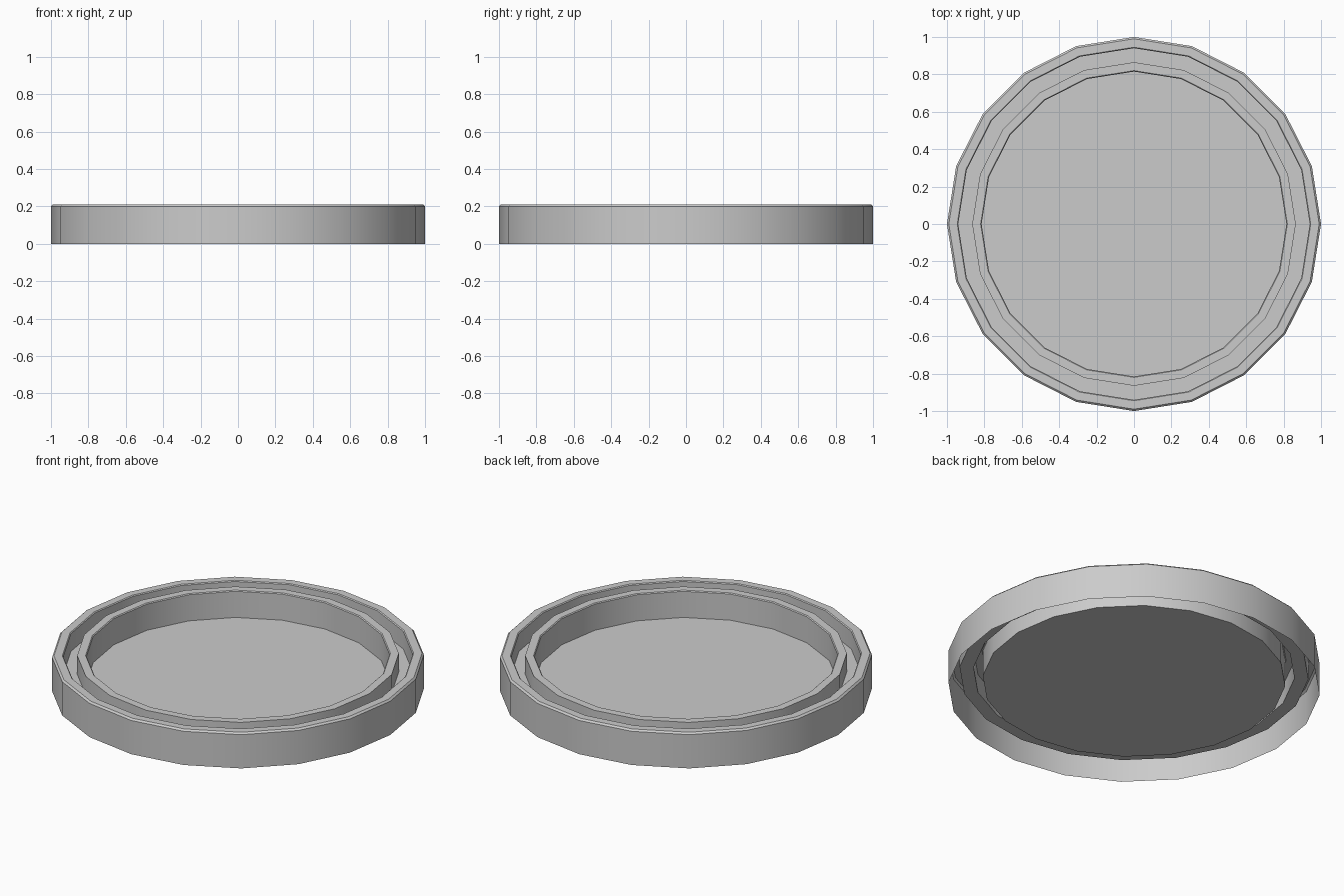
import bpy, bmesh, math

if "Cube" in bpy.data.objects:
    bpy.data.objects.remove(bpy.data.objects["Cube"])

SIDES = 20

# Cross-section (radius, height): outer wall, chamfered rim, groove, inner rim, floor
PROFILE = [
    (1.0, 0.0), (1.0, 0.2), (0.99, 0.21),
    (0.945, 0.21), (0.94, 0.205), (0.94, 0.1),
    (0.865, 0.1), (0.865, 0.21),
    (0.82, 0.21), (0.815, 0.205), (0.815, 0.05),
]


def lathe(name, profile, sides):
    bm = bmesh.new()
    rings = []
    for r, z in profile:
        rings.append([bm.verts.new((r * math.cos(2 * math.pi * i / sides),
                                    r * math.sin(2 * math.pi * i / sides), z))
                      for i in range(sides)])
    for a, b in zip(rings, rings[1:]):
        for i in range(sides):
            j = (i + 1) % sides
            bm.faces.new((a[i], a[j], b[j], b[i]))
    # Flat floor closes the last ring; the underside stays open
    bm.faces.new(rings[-1])
    mesh = bpy.data.meshes.new(name)
    bm.to_mesh(mesh)
    bm.free()
    obj = bpy.data.objects.new(name, mesh)
    bpy.context.collection.objects.link(obj)
    return obj


# Round shallow lid
lid = lathe("grooved_lid", PROFILE, SIDES)
bpy.context.view_layer.objects.active = lid
lid.select_set(True)
bpy.ops.object.shade_smooth_by_angle(angle=math.radians(30))
